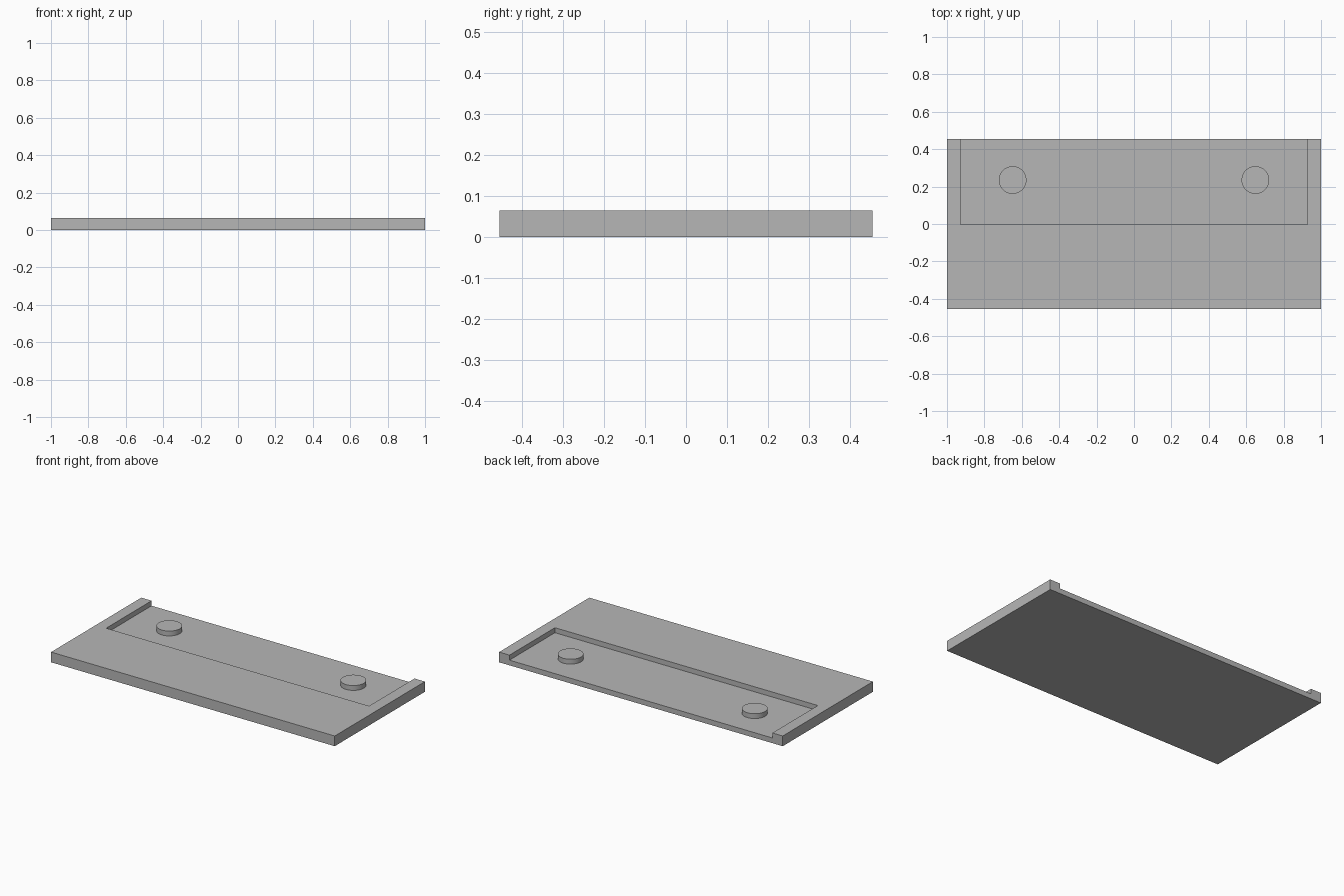
import bpy
import math

# Remove the default cube
old = bpy.data.objects.get("Cube")
if old:
    bpy.data.objects.remove(old, do_unlink=True)

WIDTH, DEPTH, HEIGHT = 2.0, 0.908, 0.065
FLOOR = 0.033           # height of the recess floor
RECESS_HALF = 0.927     # half width of the recess
RECESS_FRONT = -0.004   # front wall of the recess
PIN_X, PIN_Y, PIN_R = 0.649, 0.235, 0.074

# Single grey material
grey = bpy.data.materials.new("plain grey")
grey.use_nodes = True
colour = (0.47, 0.47, 0.47, 1)
grey.diffuse_color = colour
grey.node_tree.nodes["Principled BSDF"].inputs["Base Color"].default_value = colour


def box(name, low, high):
    """Box between two opposite corners."""
    centre = [(a + b) / 2 for a, b in zip(low, high)]
    bpy.ops.mesh.primitive_cube_add(size=1, location=centre)
    obj = bpy.context.object
    obj.name = name
    obj.scale = [b - a for a, b in zip(low, high)]
    bpy.ops.object.transform_apply(location=True, rotation=False, scale=True)
    obj.data.materials.append(grey)
    return obj


# Base plate with a shallow recess open to the back
plate = box("base_plate", (-WIDTH / 2, -DEPTH / 2, 0), (WIDTH / 2, DEPTH / 2, HEIGHT))
cutter = box("recess_cutter", (-RECESS_HALF, RECESS_FRONT, FLOOR), (RECESS_HALF, DEPTH, 1))
cutter.hide_render = True
cut = plate.modifiers.new("recess", "BOOLEAN")
cut.operation = "DIFFERENCE"
cut.solver = "EXACT"
cut.object = cutter
bpy.context.view_layer.objects.active = plate
bpy.ops.object.modifier_apply(modifier=cut.name)
bpy.data.objects.remove(cutter, do_unlink=True)

# Two round pins standing on the recess floor, just below the plate top
for side, sign in (("left", 1), ("right", -1)):
    pin_height = HEIGHT - 0.001 - FLOOR
    bpy.ops.mesh.primitive_cylinder_add(
        vertices=64, radius=PIN_R, depth=pin_height,
        location=(sign * PIN_X, PIN_Y, FLOOR + pin_height / 2))
    pin = bpy.context.object
    pin.name = side + "_pin"
    pin.data.materials.append(grey)
    bpy.ops.object.shade_smooth_by_angle(angle=math.radians(30))
